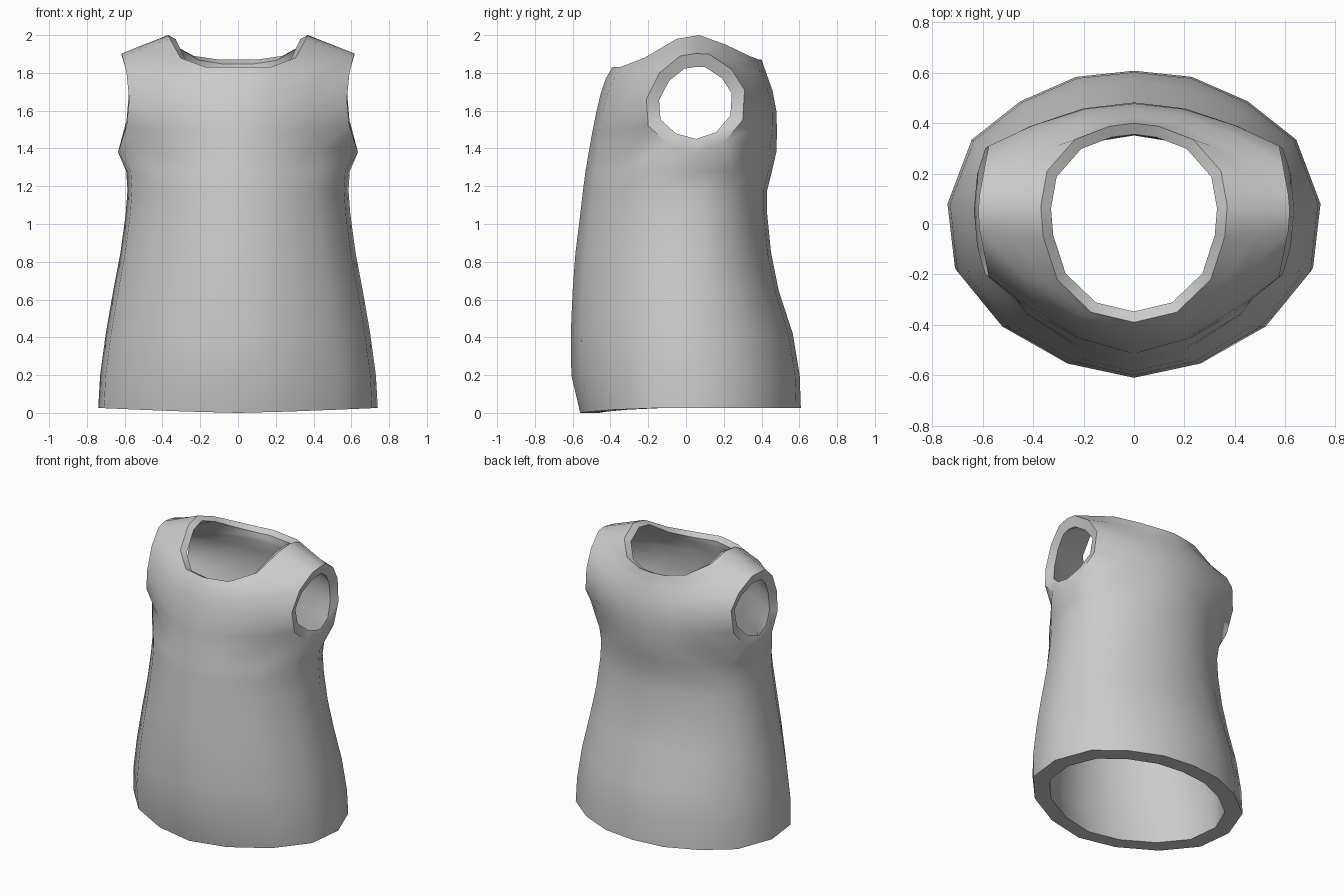
import bpy
import bmesh

cube = bpy.data.objects.get("Cube")
if cube:
    bpy.data.objects.remove(cube, do_unlink=True)

# Each ring has nine half columns, from centre front (0) over the side (4) to centre back (8).
X_SHAPE = (0, .365, .716, .96, 1, .87, .61, .31, 0)
Y_SHAPE = (1, .91, .67, .31, 0, .55, .8, .96, 1)
FRONT, SIDE = range(3), 4

# Torso rings: height, half width, front y, back y
TORSO = (
    (.025, .74, -.56, .608), (.2, .73, -.607, .602), (.42, .7, -.61, .565),
    (.65, .66, -.6, .49), (.85, .622, -.585, .45), (1.05, .595, -.56, .43),
    (1.18, .585, -.545, .43), (1.28, .592, -.532, .455),
)

# Armhole rows: rim x, front rim (y, z), back rim (y, z), centre front (y, z), centre back (y, z)
ARM_ROWS = (
    (.622, (-.09, 1.42), (.2, 1.43), (-.515, 1.38), (.478, 1.38)),
    (.59, (-.2, 1.52), (.3, 1.55), (-.497, 1.48), (.482, 1.49)),
    (.576, (-.21, 1.66), (.31, 1.71), (-.475, 1.59), (.478, 1.6)),
    (.59, (-.14, 1.8), (.24, 1.82), (-.452, 1.69), (.457, 1.71)),
    (.612, (-.03, 1.89), (.12, 1.9), (-.425, 1.77), (.428, 1.79)),
)
ARM_BOTTOM = (.635, .055, 1.38)
ARM_TOP = (.618, .05, 1.902)

# Neckline, front to back
NECK = (
    (0, -.39, 1.83), (.17, -.35, 1.83), (.305, -.22, 1.88), (.36, -.05, 1.98), (.37, .07, 2),
    (.345, .21, 1.95), (.235, .335, 1.89), (.1, .387, 1.87), (0, .4, 1.87),
)


def torso_ring(height, width, front, back):
    ring = []
    for col in range(9):
        y = (front if col < SIDE else back) * Y_SHAPE[col]
        ring.append([width * X_SHAPE[col], .08 if col == SIDE else y, height])
    return ring


def panel(centre, rim, rim_x):
    """Points from the centre line out to the armhole rim."""
    points = []
    for across, depth in ((0, 0), (.34, .13), (.7, .52), (1, 1)):
        y, z = (a + (b - a) * depth for a, b in zip(centre, rim))
        points.append((rim_x * across, y, z))
    return points


def build_rings(torso, arms, bottom, top, neck):
    """Rings from hem to neckline; None marks the open side of the armhole."""
    rings = [torso_ring(*row) for row in torso]
    for col, drop in zip(FRONT, (.025, .018, .008)):
        rings[0][col][2] -= drop
    for i, (rim_x, rim_f, rim_b, mid_f, mid_b) in enumerate(arms):
        side = bottom if i == 0 else top if i == len(arms) - 1 else None
        rings.append(panel(mid_f, rim_f, rim_x) + [side] + panel(mid_b, rim_b, rim_x)[::-1])
    # Shoulder ring halfway between armhole and neckline
    rings.append([[(a + b) / 2 for a, b in zip(p, q)] for p, q in zip(rings[-1], neck)])
    return rings + [neck]


def shrink_rim(y, z):
    """Armhole rim point moved in towards the middle of the hole."""
    return .05 + (y - .05) * .74, 1.64 + (z - 1.64) * .73


def shrink_mid(point):
    return point[0] * .82, point[1]


# Lining: the same shapes drawn inwards by the cloth thickness
lining_torso = [(z, w * .845, f * .82, b * .82) for z, w, f, b in TORSO]
lining_arms = [(x - .02, shrink_rim(*rf), shrink_rim(*rb), shrink_mid(mf), shrink_mid(mb))
               for x, rf, rb, mf, mb in ARM_ROWS]
lining_bottom, lining_top = [(p[0] - .02, *shrink_rim(*p[1:])) for p in (ARM_BOTTOM, ARM_TOP)]
lining_neck = [(x * .89, y * .89, z - .022) for x, y, z in NECK]

outside = build_rings(TORSO, ARM_ROWS, ARM_BOTTOM, ARM_TOP, NECK)
lining = build_rings(lining_torso, lining_arms, lining_bottom, lining_top, lining_neck)
hole_rows = range(len(TORSO), len(TORSO) + len(ARM_ROWS) - 1)

bm = bmesh.new()


def skin(rings, sign):
    """Skin one half, leaving the armhole open; returns its vertices and faces."""
    grid = [[bm.verts.new((sign * p[0], p[1], p[2])) if p else None for p in ring] for ring in rings]
    faces = []
    for r in range(len(grid) - 1):
        for c in range(8):
            if r in hole_rows and c in (SIDE - 1, SIDE):
                continue
            faces.append(bm.faces.new((grid[r][c], grid[r][c + 1], grid[r + 1][c + 1], grid[r + 1][c])))
    return [v for row in grid for v in row if v], faces


for sign in (1, -1):
    outer_verts, outer_faces = skin(outside, sign)
    inner_verts, _ = skin(lining, sign)
    partner = dict(zip(outer_verts, inner_verts))
    # Rims at hem, neck and armhole join outside and lining
    edges = {e for f in outer_faces for e in f.edges if e.is_boundary}
    for a, b in [e.verts for e in edges]:
        if abs(a.co.x) + abs(b.co.x) > .001:
            bm.faces.new((a, b, partner[b], partner[a]))
bmesh.ops.remove_doubles(bm, verts=bm.verts, dist=.0005)
bmesh.ops.recalc_face_normals(bm, faces=bm.faces)

mesh = bpy.data.meshes.new("vest")
bm.to_mesh(mesh)
bm.free()
vest = bpy.data.objects.new("vest", mesh)
bpy.context.scene.collection.objects.link(vest)

# Cloth colour
grey = bpy.data.materials.new("light grey cloth")
grey.use_nodes = True
colour = (.6, .6, .6, 1)
grey.diffuse_color = colour
grey.node_tree.nodes["Principled BSDF"].inputs["Base Color"].default_value = colour
mesh.materials.append(grey)

# Smooth shading with sharp rims
bpy.ops.object.select_all(action='DESELECT')
vest.select_set(True)
bpy.context.view_layer.objects.active = vest
bpy.ops.object.shade_smooth_by_angle(angle=.85)
